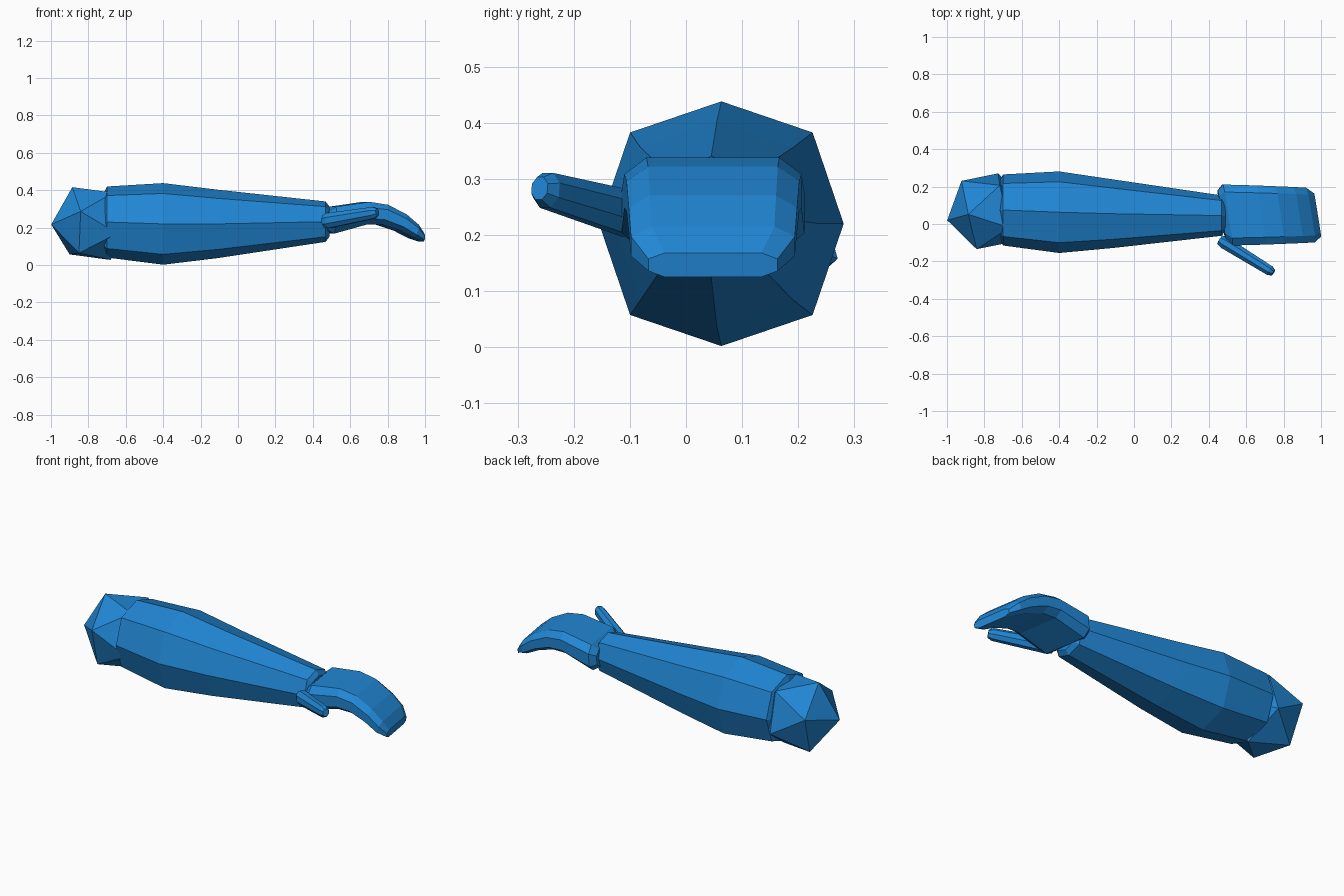
import bpy, bmesh
from math import sin, cos, pi
from mathutils import Vector, Matrix

if "Cube" in bpy.data.objects:
    bpy.data.objects.remove(bpy.data.objects["Cube"])

blue = bpy.data.materials.new("blue")
blue.diffuse_color = (0.015, 0.24, 0.66, 1)
blue.use_nodes = True
blue.node_tree.nodes["Principled BSDF"].inputs["Base Color"].default_value = blue.diffuse_color


def finish(name, bm):
    bmesh.ops.recalc_face_normals(bm, faces=bm.faces)
    mesh = bpy.data.meshes.new(name)
    bm.to_mesh(mesh)
    bm.free()
    mesh.materials.append(blue)
    obj = bpy.data.objects.new(name, mesh)
    bpy.context.collection.objects.link(obj)
    return obj


def loft(name, rings):
    """Skin a list of equal-length point rings and cap both ends."""
    bm = bmesh.new()
    vs = [[bm.verts.new(p) for p in ring] for ring in rings]
    n = len(vs[0])
    for a, b in zip(vs, vs[1:]):
        for i in range(n):
            j = (i + 1) % n
            bm.faces.new((a[i], a[j], b[j], b[i]))
    bm.faces.new(vs[0])
    bm.faces.new(vs[-1])
    return finish(name, bm)


# Forearm: octagonal rings (x, centre y, centre z, radius)
def arm_ring(x, cy, cz, r):
    pts = []
    for i in range(8):
        a = i * pi / 4
        k = r * (1.055 if i % 2 else 1)
        pts.append((x, cy + k * sin(a), cz + k * cos(a)))
    return pts


loft("forearm", [arm_ring(*s) for s in (
    (-0.72, 0.075, 0.225, 0.155),
    (-0.70, 0.075, 0.23, 0.19),
    (-0.40, 0.063, 0.22, 0.218),
    (-0.11, 0.055, 0.22, 0.183),
    (0.468, 0.045, 0.232, 0.108),
    (0.488, 0.043, 0.232, 0.082))])

# Elbow: icosahedron with one corner pointing outwards
pole = Vector((-0.215, -0.048, -0.005)).normalized()
side = Vector((-0.055, -0.203, 0.065))
side = (side - pole * side.dot(pole)).normalized()
rot = Matrix((side, pole.cross(side), pole)).transposed().to_4x4()
bm = bmesh.new()
bmesh.ops.create_icosphere(bm, subdivisions=1, radius=0.22,
                           matrix=Matrix.Translation((-0.784, 0.068, 0.222)) @ rot)
finish("elbow", bm)


# Hand: chamfered box sections bent downwards, slightly yawed
def hand_ring(top, bottom, w):
    t = Vector((top[0], 0, top[1]))
    b = Vector((bottom[0], 0, bottom[1]))
    c = min(0.04, w * 0.25)
    pts = []
    for y, f in ((-w + c, 0), (w - c, 0), (w, 0.25), (w, 0.75),
                 (w - c, 1), (-w + c, 1), (-w, 0.75), (-w, 0.25)):
        p = t.lerp(b, f)
        pts.append((p.x - y * 0.16, 0.048 + y, p.z))
    return pts


loft("hand", [hand_ring(*s) for s in (
    ((0.470, 0.285), (0.465, 0.185), 0.13),
    ((0.505, 0.312), (0.495, 0.168), 0.163),
    ((0.685, 0.338), (0.675, 0.218), 0.158),
    ((0.785, 0.322), (0.755, 0.216), 0.154),
    ((0.885, 0.270), (0.850, 0.184), 0.150),
    ((0.950, 0.215), (0.925, 0.145), 0.146),
    ((0.983, 0.168), (0.979, 0.125), 0.115))])

# Thumb: octagonal bar angled out and slightly up
start, end = Vector((0.46, -0.085, 0.233)), Vector((0.745, -0.261, 0.283))
axis = (end - start).normalized()
across = axis.cross(Vector((0, 0, 1))).normalized()
up = across.cross(axis)


def thumb_ring(t, w, h):
    c = start.lerp(end, t)
    return [c + across * w * cos(a) + up * h * sin(a)
            for a in (pi / 8 + i * pi / 4 for i in range(8))]


loft("thumb", [thumb_ring(*s) for s in (
    (0.0, 0.028, 0.034), (0.08, 0.036, 0.044),
    (0.93, 0.029, 0.034), (1.0, 0.018, 0.022))])
